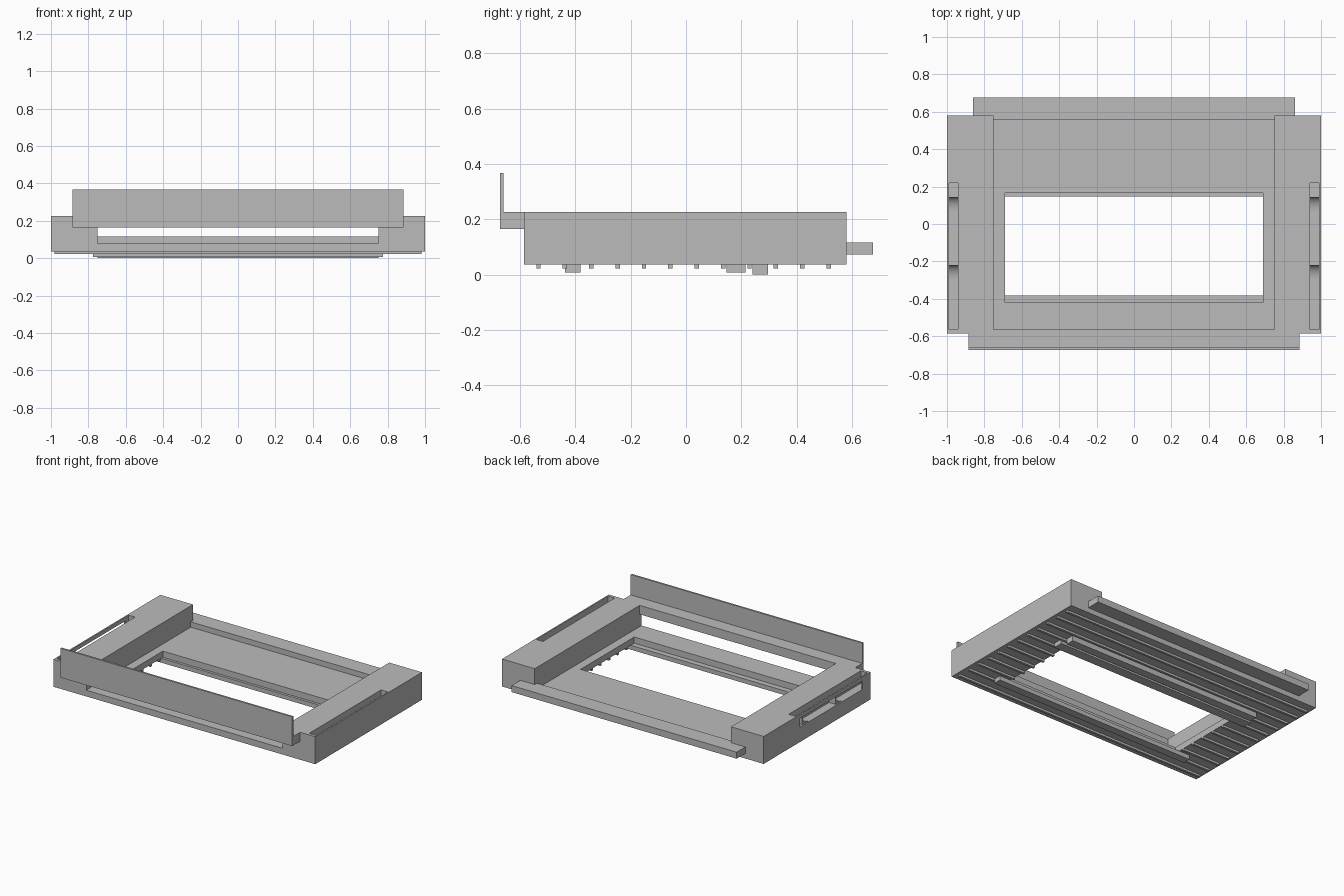
import bpy, bmesh, math

cube = bpy.data.objects.get("Cube")
if cube:
    bpy.data.objects.remove(cube, do_unlink=True)

grey = bpy.data.materials.new("plain grey")
grey.use_nodes = True
COLOUR = (0.5, 0.5, 0.5, 1)
grey.diffuse_color = COLOUR
grey.node_tree.nodes["Principled BSDF"].inputs["Base Color"].default_value = COLOUR


def finish(name, bm):
    bmesh.ops.recalc_face_normals(bm, faces=bm.faces)
    mesh = bpy.data.meshes.new(name)
    bm.to_mesh(mesh)
    bm.free()
    mesh.materials.append(grey)
    obj = bpy.data.objects.new(name, mesh)
    bpy.context.collection.objects.link(obj)
    return obj


def box(name, x, y, z):
    """Box from three (low, high) spans."""
    bm = bmesh.new()
    bmesh.ops.create_cube(bm, size=1)
    for v in bm.verts:
        v.co = [s[0] if c < 0 else s[1] for c, s in zip(v.co, (x, y, z))]
    return finish(name, bm)


def prism(name, profile, x):
    """Extrude a (y, z) profile along x."""
    bm = bmesh.new()
    face = bm.faces.new([bm.verts.new((x[0], y, z)) for y, z in profile])
    new = bmesh.ops.extrude_face_region(bm, geom=[face])["geom"]
    verts = [g for g in new if isinstance(g, bmesh.types.BMVert)]
    bmesh.ops.translate(bm, verts=verts, vec=(x[1] - x[0], 0, 0))
    return finish(name, bm)


def cut(obj, cutter):
    cutter.hide_render = True
    mod = obj.modifiers.new("cut", 'BOOLEAN')
    mod.operation = 'DIFFERENCE'
    mod.solver = 'EXACT'
    mod.object = cutter
    bpy.context.view_layer.objects.active = obj
    bpy.ops.object.modifier_apply(modifier=mod.name)
    bpy.data.objects.remove(cutter, do_unlink=True)


def span(side, a, b):
    return tuple(sorted((side * a, side * b)))


BASE, FLOOR, TOP = 0.037, 0.08, 0.227
FRONT, BACK = -0.585, 0.58
WIN_X, WIN_Y = 0.69, (-0.42, 0.165)
SLOT_Z = 0.14

# Floor plate with the rectangular window
floor = box("floor_plate", (-0.75, 0.75), (FRONT, BACK), (BASE, FLOOR))
cut(floor, box("window_cutter", (-WIN_X, WIN_X), WIN_Y, (0, 0.2)))

# Side blocks with slots and curved catches
for side, label in ((1, "left"), (-1, "right")):
    block = box(label + "_block", span(side, 0.75, 1), (FRONT, BACK), (BASE, TOP))
    cut(block, box("slot_cutter", span(side, 0.94, 0.99), (-0.565, 0.22), (SLOT_Z, 0.3)))
    if side < 0:
        cut(block, box("side_cutter", (-1.1, -0.96), (-0.5, 0.185), (SLOT_Z, 0.2)))
    for i, y in enumerate((0.07, -0.295)):
        arc = [(y + 0.075 * math.sin(a), SLOT_Z + 0.05 * (1 - math.cos(a)))
               for a in (math.pi / 2 * k / 8 for k in range(9))]
        catch = prism(f"{label}_catch_{i + 1}", arc + [(y + 0.075, SLOT_Z - 0.01), (y, SLOT_Z - 0.01)],
                      span(side, 0.94, 0.99))
        for f in catch.data.polygons:
            f.use_smooth = abs(f.normal.x) < 0.5 and f.normal.z > 0.05

# Front bridge, shelf and upright lip
box("front_bridge", (-0.75, 0.75), (FRONT, -0.565), (0.165, TOP))
box("front_shelf", (-0.885, 0.885), (-0.66, FRONT), (0.165, TOP))
box("front_lip", (-0.885, 0.885), (-0.673, -0.66), (0.165, 0.367))

# Rear tongue
box("rear_tongue", (-0.86, 0.86), (0.555, 0.675), (0.072, 0.117))

# Ribs under the base, broken by the window
for i in range(12):
    y = -0.533 + i * 0.0953
    ys, zs = (y - 0.008, y + 0.008), (0.022, BASE)
    if WIN_Y[0] < y < WIN_Y[1]:
        for side, label in ((1, "left"), (-1, "right")):
            box(f"{label}_rib_{i + 1}", span(side, WIN_X, 0.98), ys, zs)
    else:
        box(f"rib_{i + 1}", (-0.98, 0.98), ys, zs)

# Bars beside the window on the underside
box("front_under_bar", (-0.775, 0.775), (-0.437, -0.382), (0.007, BASE))
box("rear_under_bar", (-0.775, 0.775), (0.147, 0.215), (0.007, BASE))
box("rear_stop_bar", (-0.75, 0.75), (0.24, 0.297), (0, BASE))
